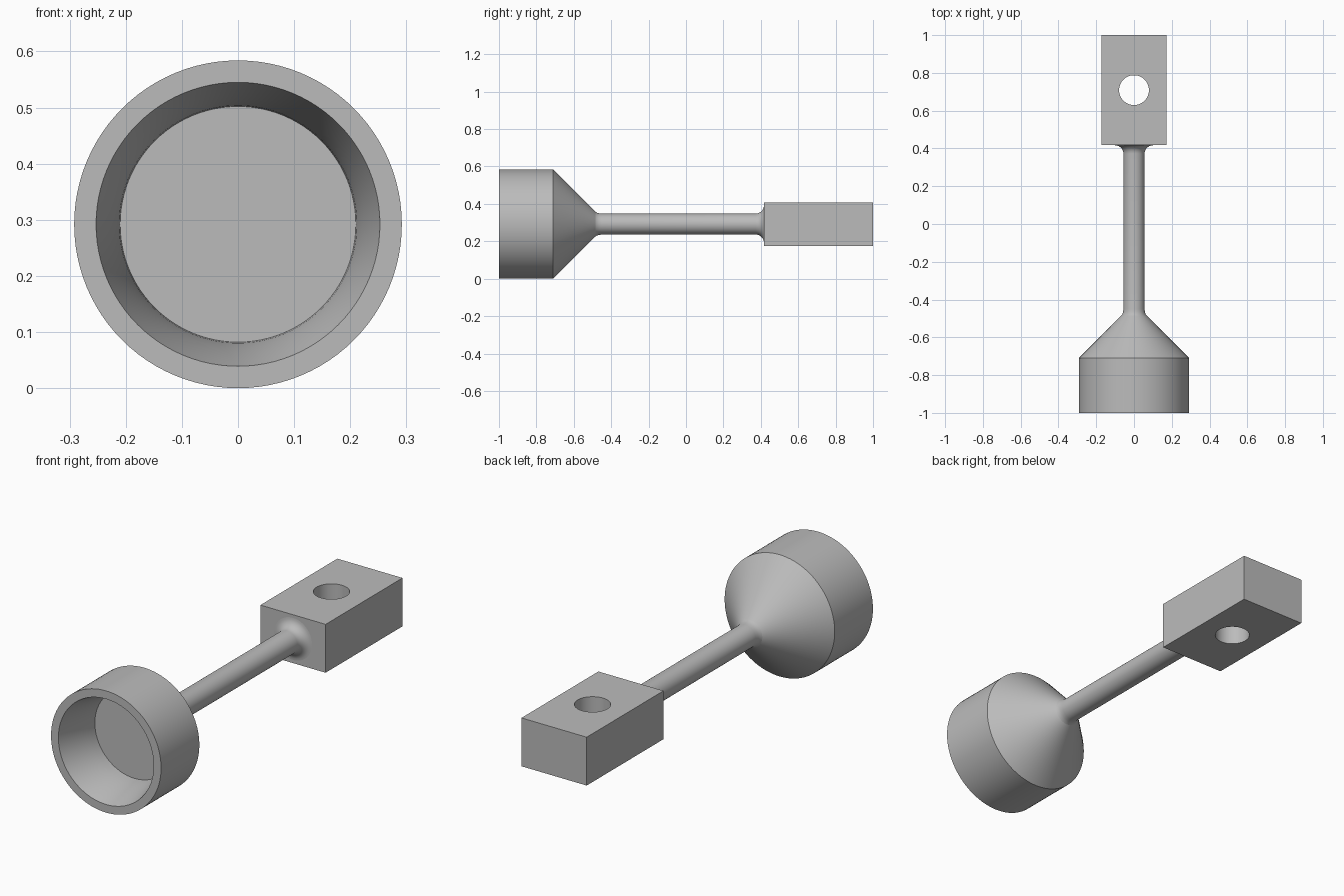
import bpy, bmesh, math
from mathutils import Vector, Matrix

if "Cube" in bpy.data.objects:
    bpy.data.objects.remove(bpy.data.objects["Cube"], do_unlink=True)

AXIS_Z = 0.292   # height of the shared centre line
SEGMENTS = 96

grey = bpy.data.materials.new("plain grey")
grey.use_nodes = True
grey.diffuse_color = (0.5, 0.5, 0.5, 1)
grey.node_tree.nodes["Principled BSDF"].inputs["Base Color"].default_value = (0.5, 0.5, 0.5, 1)


def finish(name, bm):
    """Turn a bmesh into a grey object, smooth with sharp edges kept."""
    bmesh.ops.recalc_face_normals(bm, faces=bm.faces)
    mesh = bpy.data.meshes.new(name)
    bm.to_mesh(mesh)
    bm.free()
    mesh.materials.append(grey)
    obj = bpy.data.objects.new(name, mesh)
    bpy.context.collection.objects.link(obj)
    bpy.ops.object.select_all(action='DESELECT')
    obj.select_set(True)
    bpy.context.view_layer.objects.active = obj
    bpy.ops.object.shade_smooth_by_angle(angle=math.radians(25))
    return obj


def lathe(name, profile):
    """Spin (radius, y) points around the centre line."""
    bm = bmesh.new()
    verts = [bm.verts.new((r, y, AXIS_Z)) for r, y in profile]
    edges = [bm.edges.new(pair) for pair in zip(verts, verts[1:])]
    bmesh.ops.spin(bm, geom=verts + edges, cent=(0, 0, AXIS_Z), axis=(0, 1, 0),
                   angle=math.tau, steps=SEGMENTS)
    bmesh.ops.remove_doubles(bm, verts=bm.verts, dist=1e-5)
    return finish(name, bm)


# Cup: flat floor, gently flared inner wall, flat rim, straight side, cone back
floor_y, rim_y = -0.785, -1.0
flare = []
for i in range(9):
    t = i / 8
    flare.append((0.21 + 0.043 * t ** 1.5, floor_y + (rim_y - floor_y) * t))
lathe("cup", [(0, floor_y)] + flare + [(0.292, rim_y), (0.292, -0.71), (0.066, -0.484)])

# Stem: blends out of the cone and flares into the block
block_front, stem_r, blend = 0.417, 0.056, 0.045
stem = [(0.066, -0.484), (0.061, -0.476), (0.058, -0.465), (stem_r, -0.45)]
for i in range(9):
    a = math.radians(90 * i / 8)
    stem.append((stem_r + blend * (1 - math.cos(a)),
                 block_front - blend + blend * math.sin(a)))
lathe("stem", stem)

# Mounting block with a vertical through hole
bm = bmesh.new()
bmesh.ops.create_cube(bm, size=1)
size = Vector((0.346, 1 - block_front, 0.232))
bmesh.ops.scale(bm, vec=size, verts=bm.verts)
centre = Vector((0, (1 + block_front) / 2, AXIS_Z))
bmesh.ops.translate(bm, vec=centre, verts=bm.verts)
block = finish("mounting_block", bm)

bm = bmesh.new()
bmesh.ops.create_cone(bm, cap_ends=True, segments=64, radius1=0.079, radius2=0.079,
                      depth=0.5, matrix=Matrix.Translation(centre))
cutter = finish("hole_cutter", bm)
cutter.hide_render = True

cut = block.modifiers.new("hole", 'BOOLEAN')
cut.operation = 'DIFFERENCE'
cut.solver = 'EXACT'
cut.object = cutter
bpy.context.view_layer.objects.active = block
bpy.ops.object.modifier_apply(modifier=cut.name)
bpy.data.objects.remove(cutter, do_unlink=True)
bpy.ops.object.select_all(action='DESELECT')
block.select_set(True)
bpy.ops.object.shade_smooth_by_angle(angle=math.radians(25))
